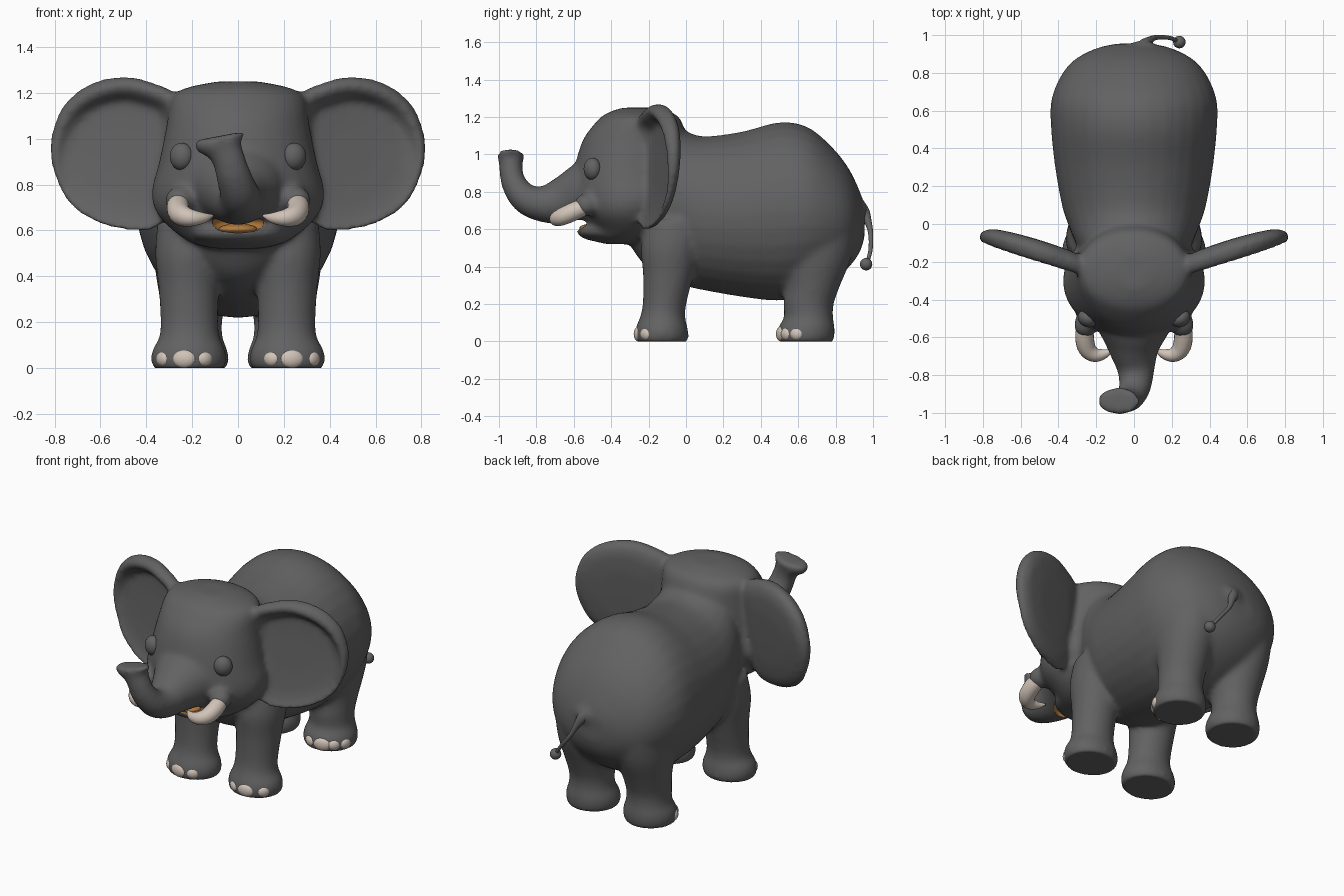
import bpy, bmesh, math
from mathutils import Vector, Matrix

cube = bpy.data.objects.get("Cube")
if cube:
    bpy.data.objects.remove(cube)


def material(name, rgb):
    m = bpy.data.materials.new(name)
    m.use_nodes = True
    m.diffuse_color = (*rgb, 1)
    m.node_tree.nodes["Principled BSDF"].inputs["Base Color"].default_value = (*rgb, 1)
    return m


SKIN = material("grey skin", (0.122, 0.122, 0.122))
IVORY = material("ivory", (0.64, 0.55, 0.48))
MOUTH = material("orange mouth", (0.45, 0.195, 0.045))


def spline(points, steps, closed=False):
    """Catmull-Rom samples through points of any dimension."""
    n, out = len(points), []
    pick = (lambda i: points[i % n]) if closed else (lambda i: points[max(0, min(n - 1, i))])
    for i in range(n if closed else n - 1):
        quad = [pick(i + k) for k in (-1, 0, 1, 2)]
        for s in range(steps):
            t = s / steps
            out.append([0.5 * (2 * b + (c - a) * t + (2 * a - 5 * b + 4 * c - d) * t * t
                               + (3 * b - a - 3 * c + d) * t ** 3) for a, b, c, d in zip(*quad)])
    if not closed:
        out.append(list(points[-1]))
    return out


def bridge(bm, rings):
    """Skin a list of vertex rings and close both ends."""
    n = len(rings[0])
    for a, b in zip(rings, rings[1:]):
        for i in range(n):
            j = (i + 1) % n
            bm.faces.new((a[i], a[j], b[j], b[i]))
    bm.faces.new(rings[0])
    bm.faces.new(rings[-1])


def tube(bm, points, sides=32, ref=(1, 0, 0), axis=None):
    """Loft ellipses along a path of (x, y, z, radius along ref, other radius).
    With an axis given, every section stays square to it."""
    path = spline(points, 5)
    rings = []
    for i, p in enumerate(path):
        after, before = path[min(i + 1, len(path) - 1)], path[max(i - 1, 0)]
        t = Vector(axis) if axis else (Vector(after[:3]) - Vector(before[:3])).normalized()
        u = Vector(ref) - t * t.dot(Vector(ref))
        u.normalize()
        v = t.cross(u)
        angles = [math.tau * k / sides for k in range(sides)]
        rings.append([bm.verts.new(Vector(p[:3]) + u * p[3] * math.cos(a) + v * p[4] * math.sin(a))
                      for a in angles])
    bridge(bm, rings)


def ball(bm, centre, radii, turn=0.0):
    m = Matrix.Translation(centre) @ Matrix.Rotation(turn, 4, "Z") @ Matrix.Diagonal((*radii, 1))
    bmesh.ops.create_uvsphere(bm, u_segments=24, v_segments=14, radius=1, matrix=m)


def finish(name, bm, mat):
    bmesh.ops.recalc_face_normals(bm, faces=bm.faces)
    for f in bm.faces:
        f.smooth = True
    me = bpy.data.meshes.new(name)
    bm.to_mesh(me)
    bm.free()
    me.materials.append(mat)
    ob = bpy.data.objects.new(name, me)
    bpy.context.collection.objects.link(ob)
    return ob


def mirrored(points, s):
    return [(p[0] * s, *p[1:]) for p in points]


EAR = [(.27, 1.18), (.37, 1.24), (.5, 1.268), (.65, 1.232), (.765, 1.135), (.818, .98), (.797, .83),
       (.725, .705), (.6, .628), (.45, .597), (.34, .62), (.27, .75), (.25, .98)]
RIM = [(.05, .058), (.5, .056), (.8, .045), (.95, .024), (1.015, -.01), (.985, -.045), (.93, -.058),
       (.87, -.05), (.81, -.02), (.7, .004), (.35, .01), (.05, .01)]


def ear(bm, s):
    """Dished flap with a rolled rim that is heaviest at the top."""
    outline = spline(EAR, 4, closed=True)
    rings = []
    for scale, depth in RIM:
        ring = []
        for ox, oz in outline:
            heavy = min(1.35, max(0.45, 0.75 + 2 * (oz - 0.95))) if depth < 0 else 1
            k = 1 - (1 - scale) * heavy
            x, z = 0.5 + (ox - 0.5) * k, 0.93 + (oz - 0.93) * k
            y = -0.225 + 0.31 * (x - 0.27) + 0.09 * (z - 0.95)
            ring.append(bm.verts.new((x * s, y + depth * heavy, z)))
        rings.append(ring)
    bridge(bm, rings)


# Trunk, torso and head masses, later fused into one skin
skin = bmesh.new()
torso = [(-.29, .72, .2, .22), (-.22, .74, .25, .335), (-.12, .765, .3, .425), (0, .71, .35, .415),
         (.1, .685, .382, .412), (.3, .68, .418, .442), (.5, .695, .439, .477), (.65, .7, .439, .447),
         (.78, .68, .39, .36), (.87, .66, .315, .265), (.93, .64, .2, .16), (.955, .64, .09, .08)]
tube(skin, [(0, y, zc, rx, rz) for y, zc, rx, rz in torso], axis=(0, 1, 0))
head = [(.52, -.33, .1, .1), (.545, -.33, .2, .17), (.6, -.31, .285, .2), (.68, -.315, .357, .255),
        (.77, -.3, .377, .3), (.9, -.3, .344, .3), (1.07, -.275, .31, .28), (1.18, -.25, .29, .225),
        (1.222, -.245, .225, .175), (1.25, -.25, .09, .09)]
tube(skin, [(0, y, z, rx, ry) for z, y, rx, ry in head], axis=(0, 0, 1))
tube(skin, [(0, -.42, .82, .24, .2), (0, -.54, .785, .2, .175), (0, -.66, .75, .138, .132),
            (.01, -.77, .735, .1, .097), (.005, -.86, .765, .086, .081), (-.02, -.918, .84, .077, .068),
            (-.04, -.935, .91, .072, .063), (-.06, -.936, .955, .082, .064),
            (-.075, -.937, .99, .118, .072), (-.08, -.937, 1.012, .112, .068)])
ball(skin, (0, -.41, .59), (.21, .178, .062))
ball(skin, (.05, .925, .7), (.075, .05, .06))

# Legs, ears and tusk sockets
front_leg = [(-.01, .215, -.13, .15, .135), (.03, .215, -.13, .165, .145), (.08, .215, -.13, .159, .137),
             (.13, .212, -.125, .133, .121), (.2, .212, -.115, .126, .117), (.35, .215, -.095, .132, .135),
             (.5, .22, -.08, .142, .16), (.65, .22, -.05, .13, .16)]
hind_leg = [(-.01, .2, .64, .145, .145), (.03, .2, .64, .16, .155), (.08, .2, .645, .154, .15),
            (.13, .2, .655, .133, .131), (.2, .2, .655, .131, .135), (.3, .2, .675, .142, .15),
            (.45, .2, .69, .165, .195), (.62, .2, .7, .175, .215)]
for s in (1, -1):
    for leg in (front_leg, hind_leg):
        tube(skin, mirrored([(x, y, z, rx, ry) for z, x, y, rx, ry in leg], s), axis=(0, 0, 1))
    ear(skin, s)
    ball(skin, (.255 * s, -.535, .73), (.066, .065, .062))
body = finish("body", skin, SKIN)
body.data.materials.append(MOUTH)

# Fuse and soften the skin, then hollow out the mouth
remesh = body.modifiers.new("fuse", "REMESH")
remesh.mode = "VOXEL"
remesh.voxel_size = 0.014
remesh.use_smooth_shade = True
soften = body.modifiers.new("soften", "SMOOTH")
soften.factor = 0.5
soften.iterations = 16

hollow = bmesh.new()
ball(hollow, (0, -.55, .632), (.115, .11, .045))
cutter = finish("mouth_cutter", hollow, SKIN)
cutter.data.materials.append(MOUTH)
for f in cutter.data.polygons:
    f.material_index = 1
cutter.hide_render = True
cut = body.modifiers.new("mouth", "BOOLEAN")
cut.operation = "DIFFERENCE"
cut.solver = "EXACT"
cut.object = cutter

bpy.context.view_layer.update()
deps = bpy.context.evaluated_depsgraph_get()
fused = bpy.data.meshes.new_from_object(body.evaluated_get(deps))
body.modifiers.clear()
body.data = fused
bpy.data.objects.remove(cutter)
for v in fused.vertices:  # flat soles
    v.co.z = max(v.co.z, 0)

# Tongue
bm = bmesh.new()
ball(bm, (0, -.5, .605), (.085, .07, .025))
finish("tongue", bm, MOUTH)

# Tail with a round tuft
bm = bmesh.new()
tail = [(.03, .9, .73, .05), (.055, .945, .695, .036), (.085, .973, .64, .02), (.12, .988, .57, .013),
        (.19, .985, .48, .011), (.24, .963, .41, .01)]
tube(bm, [(*p, p[3]) for p in tail], sides=16)
ball(bm, (.24, .963, .413), (.033, .033, .033))
finish("tail", bm, SKIN)

# Eyes, tusks and toenails on both sides
tusk = [(.25, -.5, .74, .042), (.262, -.59, .7, .049), (.248, -.66, .668, .047), (.205, -.693, .655, .038),
        (.15, -.685, .655, .023), (.11, -.66, .665, .005)]
feet = {"front": (.215, -.13, .145, .126, (-118, -82, -40)),
        "hind": (.2, .64, .14, .137, (-110, -75, -48, -20))}
for s, side in ((1, "left"), (-1, "right")):
    bm = bmesh.new()
    ball(bm, (.246 * s, -.5, .922), (.054, .045, .06), .5 * s)
    finish(side + "_eye", bm, SKIN)

    bm = bmesh.new()
    tube(bm, mirrored([(*p, p[3]) for p in tusk], s), sides=20, ref=(0, 0, 1))
    finish(side + "_tusk", bm, IVORY)

    for foot, (cx, cy, rx, ry, angles) in feet.items():
        bm = bmesh.new()
        for i, deg in enumerate(angles):
            a = math.radians(deg)
            size = .052 if i == 1 else .038
            turn = s * (a + math.pi / 2)
            ball(bm, (s * (cx + rx * math.cos(a)), cy + ry * math.sin(a), .04),
                 (size, .024, size * .5 + .014), turn)
        finish(side + "_" + foot + "_toenails", bm, IVORY)
